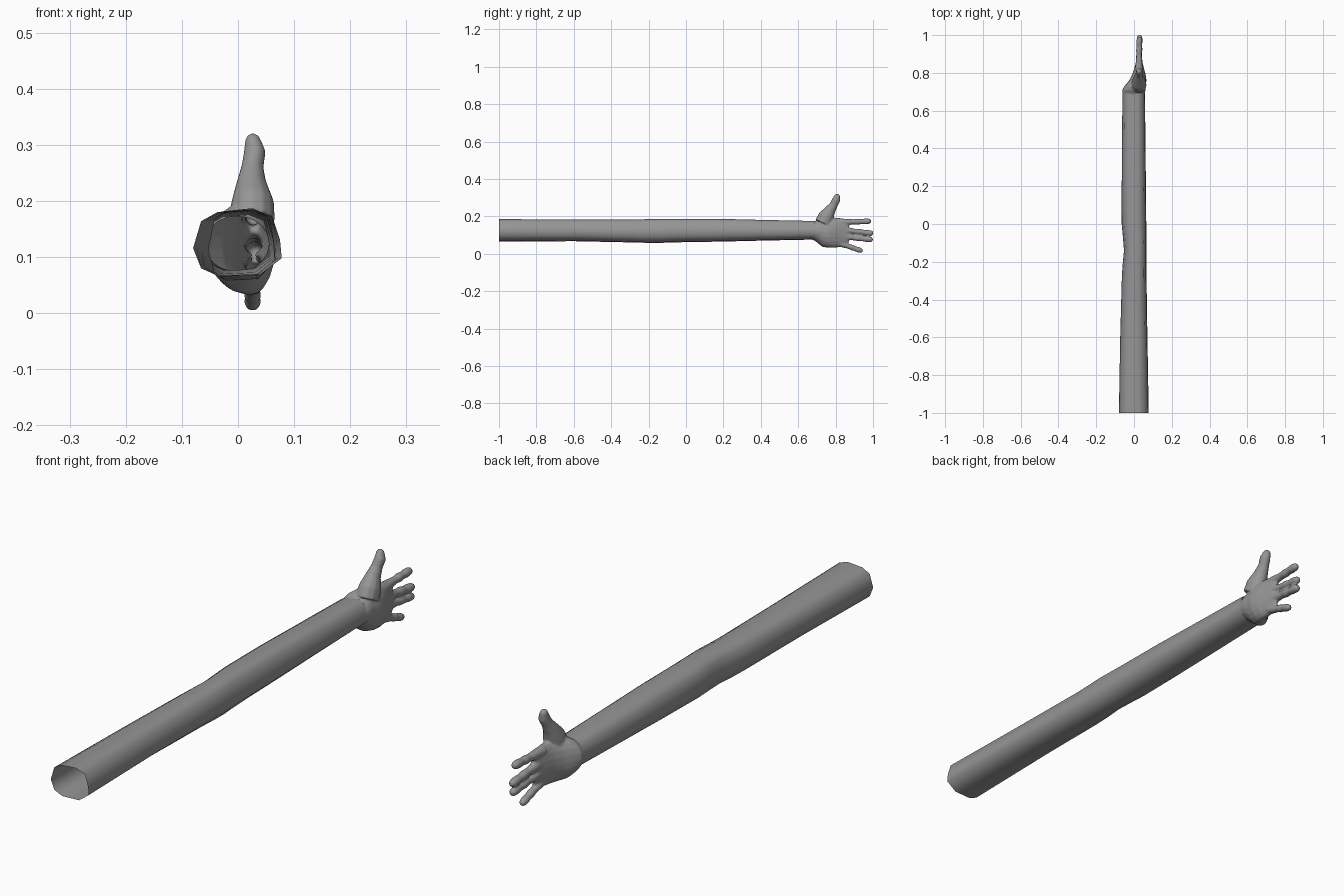
import bpy, bmesh, math
from mathutils import Vector

if "Cube" in bpy.data.objects:
    bpy.data.objects.remove(bpy.data.objects["Cube"])

skin = bpy.data.materials.new("grey")
skin.diffuse_color = (0.3, 0.3, 0.3, 1)
skin.use_nodes = True
skin.node_tree.nodes["Principled BSDF"].inputs["Base Color"].default_value = skin.diffuse_color


def skin_rings(bm, rings, caps):
    loops = [[bm.verts.new(p) for p in ring] for ring in rings]
    n = len(loops[0])
    for a, b in zip(loops, loops[1:]):
        for i in range(n):
            bm.faces.new((a[i], a[(i + 1) % n], b[(i + 1) % n], b[i]))
    if caps:
        bm.faces.new(loops[0][::-1])
        bm.faces.new(loops[-1])


def add_object(name, bm):
    bmesh.ops.recalc_face_normals(bm, faces=bm.faces)
    mesh = bpy.data.meshes.new(name)
    bm.to_mesh(mesh)
    bm.free()
    obj = bpy.data.objects.new(name, mesh)
    bpy.context.collection.objects.link(obj)
    mesh.materials.append(skin)
    mesh.shade_smooth()
    return obj


def digit(bm, path, flat=1.0):
    """Rounded tube through (x, y, z, radius) points."""
    pts = [Vector(p[:3]) for p in path]
    rad = [p[3] for p in path]
    rings = []
    n = len(pts)
    for i in range(n):
        d = (pts[min(i + 1, n - 1)] - pts[max(i - 1, 0)]).normalized()
        u = Vector((1, 0, 0))
        u = (u - d * u.dot(d)).normalized()
        v = d.cross(u)

        def ring(c, r):
            return [c + u * r * flat * math.cos(t * math.pi / 6) + v * r * math.sin(t * math.pi / 6)
                    for t in range(12)]
        if i < n - 1:
            rings.append(ring(pts[i], rad[i]))
        else:  # domed tip ending on the last point
            for a in (0, 30, 55, 78):
                s = math.radians(a)
                rings.append(ring(pts[i] + d * rad[i] * (math.sin(s) - 1), rad[i] * math.cos(s)))
    skin_rings(bm, rings, True)


# Sleeve-like arm: open ten-sided tube, (y, left, right, bottom, top)
profile = [(-1, -.15), (-.82, .65), (-.45, .92), (.35, 1), (.78, .8),
           (.96, .1), (1, -.45), (.5, -.95), (-.4, -1), (-.82, -.75)]
stations = [(-1, -.08, .078, .065, .185), (-.6, -.073, .071, .067, .183),
            (-.27, -.064, .066, .06, .183), (-.2, -.059, .066, .058, .185),
            (-.14, -.053, .066, .058, .187), (-.08, -.058, .065, .06, .187),
            (0, -.065, .065, .062, .186), (.2, -.065, .063, .065, .186),
            (.4, -.064, .061, .07, .181), (.69, -.061, .058, .076, .175)]
bm = bmesh.new()
skin_rings(bm, [[((l + r) / 2 + (r - l) / 2 * a, y, (b + t) / 2 + (t - b) / 2 * c)
                 for a, c in profile] for y, l, r, b, t in stations], False)
add_object("arm", bm)

# Palm: loft along y, (y, centre x, centre z, half width, half height)
bm = bmesh.new()
palm = [(.665, -.002, .125, .056, .047), (.69, -.002, .122, .06, .053),
        (.71, -.001, .12, .062, .068), (.73, .006, .116, .056, .08),
        (.76, .02, .112, .046, .08), (.79, .026, .112, .036, .08),
        (.83, .027, .113, .024, .078), (.855, .028, .115, .017, .07),
        (.87, .029, .115, .01, .06)]
skin_rings(bm, [[(cx + rx * math.cos(t * math.pi / 10), y, cz + rz * math.sin(t * math.pi / 10))
                 for t in range(20)] for y, cx, cz, rx, rz in palm], True)
# Thumb
digit(bm, [(.025, .735, .165, .046), (.026, .75, .2, .042), (.024, .772, .235, .029),
           (.026, .79, .262, .022), (.03, .803, .287, .022), (.024, .812, .32, .017)], .9)
# Fingers: index, middle, ring, little
for y0, z0, y1, z1, x1, r in ((.82, .168, .99, .174, .028, .0165), (.82, .13, 1.002, .108, .03, .0165),
                              (.82, .095, 1.0, .074, .03, .0165), (.81, .06, .945, .013, .026, .0155)):
    path = []
    for f, k in ((0, 1.25), (.25, 1.05), (.45, .85), (.58, 1.0), (.7, .85), (.82, .98), (1, .9)):
        path.append((.026 + (x1 - .026) * f, y0 + (y1 - y0) * f, z0 + (z1 - z0) * f, r * k))
    digit(bm, path)
source = add_object("hand_source", bm)

# Fuse the hand into one soft skin
remesh = source.modifiers.new("fuse", 'REMESH')
remesh.mode = 'VOXEL'
remesh.voxel_size = 0.004
soften = source.modifiers.new("soften", 'SMOOTH')
soften.factor = 0.5
soften.iterations = 5
fused = bpy.data.meshes.new_from_object(source.evaluated_get(bpy.context.evaluated_depsgraph_get()))
bpy.data.objects.remove(source)

# Open the wrist so the hand is hollow like the arm
bm = bmesh.new()
bm.from_mesh(fused)
bmesh.ops.delete(bm, geom=[f for f in bm.faces if f.calc_center_median().y < .675], context='FACES')
for f in bm.faces:
    f.material_index = 0
add_object("hand", bm)
bpy.data.meshes.remove(fused)
